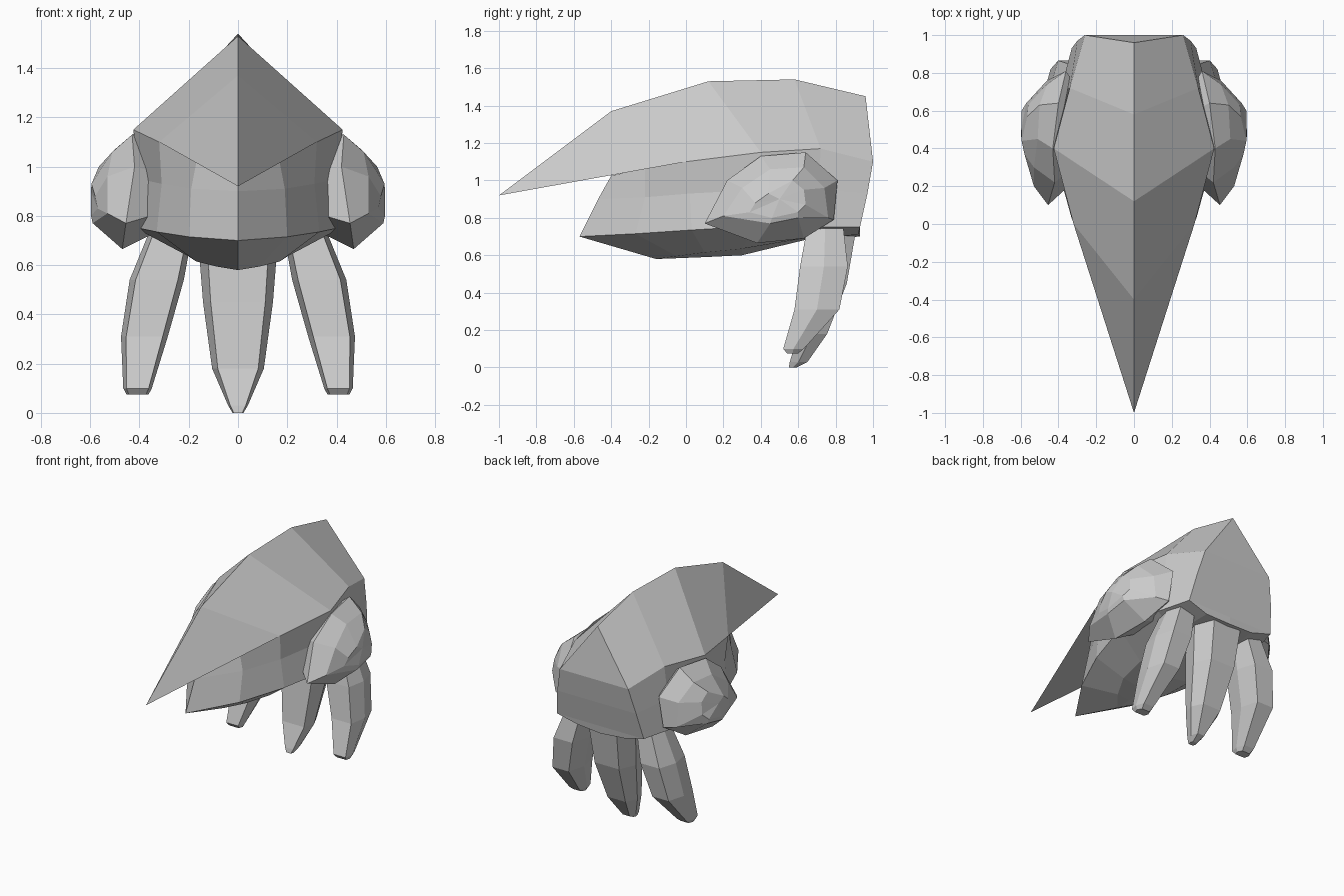
import bpy, bmesh

if "Cube" in bpy.data.objects:
    bpy.data.objects.remove(bpy.data.objects["Cube"])


def finish(name, bm):
    """Weld, tidy normals and turn a bmesh into a flat-shaded object."""
    bmesh.ops.remove_doubles(bm, verts=bm.verts, dist=0.001)
    bmesh.ops.dissolve_degenerate(bm, edges=bm.edges, dist=0.0005)
    bmesh.ops.recalc_face_normals(bm, faces=bm.faces)
    me = bpy.data.meshes.new(name)
    bm.to_mesh(me)
    bm.free()
    ob = bpy.data.objects.new(name, me)
    bpy.context.collection.objects.link(ob)
    return ob


def face(bm, pts):
    """Face from points, ignoring repeated corners."""
    uniq = []
    for p in pts:
        if tuple(p) not in uniq:
            uniq.append(tuple(p))
    if len(uniq) > 2:
        bm.faces.new([bm.verts.new(p) for p in uniq])


def skin(bm, rows, closed=False, sx=1):
    """Skin neighbouring rows of points with quads."""
    rows = [[(sx * x, y, z) for x, y, z in r] for r in rows]
    for a, b in zip(rows, rows[1:]):
        n = len(a)
        for i in range(n if closed else n - 1):
            j = (i + 1) % n
            face(bm, (a[i], a[j], b[j], b[i]))


# Hood: ridge line, widest edge line and flat underside
tip = (0, -1, .92)
ridge = [tip, (0, -.4, 1.37), (0, .12, 1.53), (0, .58, 1.54), (0, .96, 1.45)]
edge = [tip, (.32, 0, 1.10), (.425, .4, 1.15), (.34, .72, 1.17), (.26, 1, 1.10)]
under = [tip] + [(0, y, z) for x, y, z in edge[1:]]
bm = bmesh.new()
for s in (1, -1):
    skin(bm, [ridge, edge, under], sx=s)
    face(bm, [(s * x, y, z) for x, y, z in (ridge[-1], edge[-1], under[-1])])
finish("hood", bm)

# Jaw and body: rails running from the front centre to the back corner
top = [(0, -.4, 1.025), (.16, -.22, 1.065)] + edge[1:]
mid = [(0, -.47, .90), (.19, -.22, .91), (.31, .02, .93),
       (.40, .39, .95), (.36, .71, .95), (.30, .97, .93)]
rim = [(0, -.57, .70), (.20, -.27, .715), (.33, .03, .735),
       (.425, .37, .755), (.39, .70, .75), (.33, .93, .75)]
belly = [(0, -.16, .58), (.09, -.05, .595), (.17, .1, .615),
         (.20, .30, .635), (.20, .63, .69), (.18, .92, .71)]
keel = [(0, -.16, .58), (0, -.05, .584), (0, .1, .59),
        (0, .30, .60), (0, .63, .68), (0, .93, .70)]
bm = bmesh.new()
for s in (1, -1):
    skin(bm, [[(0, y, z) for x, y, z in top], top, mid, rim, belly, keel], sx=s)
    skin(bm, [[r[-1], (0, r[-1][1], r[-1][2])] for r in (top, mid, rim)], sx=s)
    face(bm, [(s * x, y, z) for x, y, z in
              (rim[-1], belly[-1], keel[-1], (0, .93, .75))])
finish("jaw_body", bm)

# Cheek lumps: outer silhouette, shoulder ring and flat cap on each side
outer = [(.455, .10, .77), (.42, .22, 1.0), (.43, .40, 1.13), (.40, .64, 1.15),
         (.36, .81, 1.0), (.38, .79, .79), (.44, .63, .69), (.47, .38, .665)]
shoulder = [(.53, .20, .81), (.53, .30, .96), (.51, .45, 1.06), (.50, .63, 1.07),
            (.46, .74, .96), (.46, .76, .80), (.585, .60, .80), (.59, .45, .77)]
cap = [(.57, .34, .83), (.58, .37, .88), (.595, .44, .93), (.565, .57, 1.0),
       (.56, .63, .95), (.57, .64, .87), (.595, .60, .83), (.597, .46, .80)]
inner = [(.28, .5 + (y - .5) * .6, .9 + (z - .9) * .6) for x, y, z in outer]
for side, s in (("right", 1), ("left", -1)):
    bm = bmesh.new()
    skin(bm, [inner, outer, shoulder, cap], closed=True, sx=s)
    for ring, cx in ((inner, .28), (cap, .597)):
        skin(bm, [ring, [(cx, .5, .9)] * 8], closed=True, sx=s)
    finish(side + "_cheek", bm)


# Legs: tapered six-sided limbs; ring = (x centre, half width, y front, y back, z)
def leg(name, rings, s=1):
    bm = bmesh.new()
    rows = []
    for cx, w, yf, yb, z in rings:
        m = yf + (yb - yf) * .5
        rows.append([(cx - .78 * w, yf, z), (cx + .78 * w, yf, z), (cx + w, m, z),
                     (cx + .65 * w, yb, z), (cx - .65 * w, yb, z), (cx - w, m, z)])
    skin(bm, rows, closed=True, sx=s)
    for r in (rows[0], rows[-1]):
        face(bm, [(s * x, y, z) for x, y, z in r])
    finish(name, bm)


leg("middle_leg", [(0, .165, .66, .91, .74), (0, .142, .63, .86, .45),
                   (0, .105, .60, .755, .18), (0, .04, .555, .65, .03),
                   (0, .022, .55, .59, 0)])
for side, s in (("right", 1), ("left", -1)):
    leg(side + "_leg", [(.265, .085, .65, .84, .76), (.33, .11, .61, .865, .54),
                        (.38, .095, .58, .82, .31), (.408, .058, .52, .63, .10),
                        (.408, .045, .54, .60, .075)], s)
